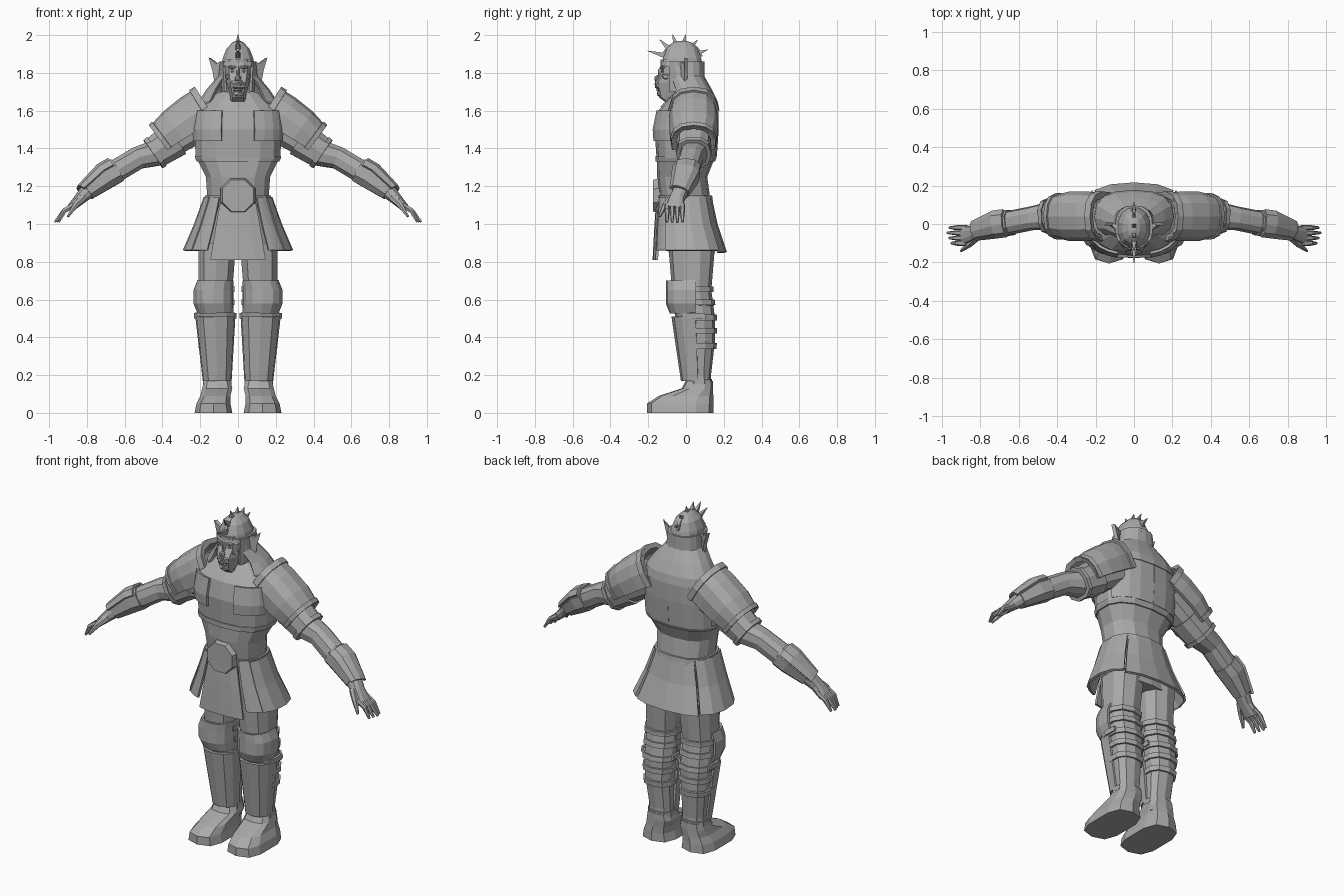
import bpy
import bmesh
from math import cos, sin, pi, radians, copysign
from mathutils import Vector

default_cube = bpy.data.objects.get("Cube")
if default_cube:
    bpy.data.objects.remove(default_cube, do_unlink=True)

grey = bpy.data.materials.new("plain grey")
grey.use_nodes = True
grey.diffuse_color = (.4, .4, .4, 1)
grey.node_tree.nodes["Principled BSDF"].inputs["Base Color"].default_value = grey.diffuse_color
AXIS_X, AXIS_Z = 0, 2


def finish(name, bm, thickness=0, mirror=False):
    """Turn a bmesh into one object, or into a left and right pair."""
    bmesh.ops.recalc_face_normals(bm, faces=bm.faces)
    for side in ("left_", "right_") if mirror else ("",):
        if side == "right_":
            bmesh.ops.scale(bm, vec=(-1, 1, 1), verts=bm.verts)
            bmesh.ops.reverse_faces(bm, faces=bm.faces)
        mesh = bpy.data.meshes.new(side + name)
        bm.to_mesh(mesh)
        mesh.materials.append(grey)
        part = bpy.data.objects.new(side + name, mesh)
        bpy.context.collection.objects.link(part)
        if thickness:
            solid = part.modifiers.new("thickness", "SOLIDIFY")
            solid.thickness = thickness
            solid.offset = 0
    bm.free()


def loft(name, rings, sides=10, square=.8, arc=None, along=False, thickness=.014, mirror=False):
    """Skin rings of (x, y, z, half width, half depth); an arc gives an open plate.
    Angle 0 is +x (or the underside when along a path), a quarter turn is the back."""
    bm = bmesh.new()
    centres = [Vector(ring[:3]) for ring in rings]
    start, end = arc or (0, 360)
    count = sides + 1 if arc else sides
    shift = 0 if arc else .5
    fit = 1 if arc else cos(pi / sides) ** square
    loops = []
    for i, (*_, half_u, half_v) in enumerate(rings):
        u, v = Vector((1, 0, 0)), Vector((0, 1, 0))
        if along:
            ahead = centres[min(i + 1, len(rings) - 1)] - centres[max(i - 1, 0)]
            u = v.cross(ahead).normalized()
            v = ahead.cross(u).normalized()
        loop = []
        for k in range(count):
            angle = radians(start + (end - start) * (k + shift) / sides)
            c = copysign(abs(cos(angle)) ** square, cos(angle)) / fit
            s = copysign(abs(sin(angle)) ** square, sin(angle)) / fit
            loop.append(bm.verts.new(centres[i] + u * half_u * c + v * half_v * s))
        loops.append(loop)
    for low, high in zip(loops, loops[1:]):
        for k in range(sides):
            j = (k + 1) % count
            bm.faces.new((low[k], low[j], high[j], high[k]))
    if not arc:
        bm.faces.new(loops[0])
        bm.faces.new(loops[-1])
    finish(name, bm, thickness if arc else 0, mirror)


def section(rings, axis, low, high, grow):
    """Rings between two positions on an axis, grown outwards, for armour worn over a body."""
    def at(value):
        for near, far in zip(rings, rings[1:]):
            if near[axis] <= value <= far[axis]:
                t = (value - near[axis]) / (far[axis] - near[axis])
                return [p + (q - p) * t for p, q in zip(near, far)]
    inner = [ring for ring in rings if low < ring[axis] < high]
    return [(x, y, z, a + grow, b + grow) for x, y, z, a, b in [at(low), *inner, at(high)]]


def plate(name, points, thickness, mirror=False):
    bm = bmesh.new()
    bm.faces.new([bm.verts.new(p) for p in points])
    finish(name, bm, thickness, mirror)


def lump(name, place, size, mirror=False):
    bm = bmesh.new()
    bmesh.ops.create_icosphere(bm, subdivisions=1, radius=1)
    bmesh.ops.scale(bm, vec=size, verts=bm.verts)
    bmesh.ops.translate(bm, vec=place, verts=bm.verts)
    finish(name, bm, mirror=mirror)


# Torso with chest armour, raised plates and belt
body = [(0, .03, .85, .19, .12), (0, 0, 1.1, .16, .13), (0, -.02, 1.25, .17, .13), (0, 0, 1.35, .22, .15),
        (0, 0, 1.5, .23, .16), (0, .01, 1.6, .22, .15), (0, .03, 1.7, .1, .09)]


def body_armour(name, low, high, grow, **options):
    loft(name, section(body, AXIS_Z, low, high, grow), **options)


loft("torso", body, sides=14)
body_armour("chest_armour", 1.34, 1.7, .003, sides=14)
body_armour("chest_lower_rim", 1.33, 1.36, .008, sides=14)
body_armour("breast_plate", 1.44, 1.6, .015, sides=4, arc=(286, 342), mirror=True)
body_armour("back_plate", 1.36, 1.6, .006, sides=4, arc=(20, 90), mirror=True)
body_armour("belt", 1.1, 1.15, .012, sides=14)
loft("collar", [(0, -.01, 1.62, .12, .12), (0, -.01, 1.67, .08, .08)])

# Octagonal belt buckle
bm = bmesh.new()
bmesh.ops.create_cone(bm, cap_ends=True, segments=8, radius1=.1, radius2=.09, depth=.03)
tilt, turn = cos(pi / 8), sin(pi / 8)
for v in bm.verts:
    a, b, c = v.co
    v.co = (a * tilt - b * turn, -.16 - c, 1.15 + a * turn + b * tilt)
finish("buckle", bm)


# Flared skirt of separate panels
def skirt(name, start, end, hem, grow=0, mirror=False):
    rings = [(0, .02, hem, .28, .19), (0, 0, 1, .22, .16), (0, -.01, 1.14, .17, .14)]
    rings = section(rings, AXIS_Z, hem, 1.14, grow)
    loft(name, rings, sides=4, arc=(start, end), mirror=mirror)


skirt("skirt_front_panel", 244, 296, .81)
skirt("skirt_front_side_panel", 300, 326, .86, mirror=True)
skirt("skirt_side_panel", 324, 406, .86, grow=.006, mirror=True)
skirt("skirt_back_panel", 48, 132, .85)

# Head and face
loft("head", [(0, -.01, 1.62, .06, .06), (0, -.07, 1.67, .04, .07), (0, -.06, 1.75, .06, .1),
              (0, -.04, 1.8, .07, .09), (0, -.04, 1.87, .07, .09)])
lump("muzzle", (0, -.13, 1.74), (.05, .04, .04))
lump("chin", (0, -.12, 1.69), (.04, .04, .02))
lump("upper_lip", (0, -.15, 1.74), (.03, .02, .01))
lump("lower_lip", (0, -.14, 1.71), (.03, .02, .01))
lump("nose", (0, -.15, 1.77), (.02, .02, .02))
lump("nose_bridge", (0, -.13, 1.8), (.01, .02, .04))
lump("eye", (.03, -.12, 1.81), (.01, .01, .01), mirror=True)
lump("brow", (.03, -.12, 1.83), (.03, .02, .01), mirror=True)
lump("cheekbone", (.05, -.1, 1.78), (.02, .03, .02), mirror=True)

# Helmet with rim, neck guard, cheek guards and side fins
helmet = [(0, -.02, 1.83, .09, .11), (0, -.02, 1.88, .08, .1), (0, -.02, 1.93, .06, .08),
          (0, -.02, 1.96, .03, .05), (0, -.02, 1.97, .01, .02)]
loft("helmet", helmet, sides=12, square=.9)
loft("helmet_rim", section(helmet, AXIS_Z, 1.84, 1.86, .006), sides=12, square=.9)
loft("neck_guard", [(0, -.01, 1.86, .09, .1), (0, 0, 1.78, .1, .09), (0, .03, 1.71, .16, .1),
                    (0, .04, 1.65, .2, .12), (0, .05, 1.6, .2, .12)], sides=12, arc=(-48, 228))
loft("cheek_guard", [(0, -.02, 1.86, .09, .1), (0, -.03, 1.7, .08, .08)],
     sides=3, arc=(322, 370), mirror=True)
plate("helmet_fin", [(.08, -.03, 1.73), (.12, 0, 1.75), (.13, 0, 1.81), (.15, 0, 1.88),
                     (.11, 0, 1.85), (.08, -.03, 1.86)], .02, mirror=True)

# Crest ridge and its fan of spikes
crest_angles = [pi * k / 18 for k in range(1, 18)]
plate("crest_ridge", [(0, -.02 + .11 * cos(a), 1.87 + .1 * sin(a)) for a in crest_angles], .016)
for k in range(6):
    angle = radians(165 - 29 * k)
    reach = .135 + .005 * (k - 3) ** 2
    loft("crest_spike", [(0, -.03 + r * cos(angle), 1.87 + r * sin(angle), width, width)
                         for r, width in ((.08, .015), (reach, .001))], sides=4, along=True)

# Shoulder guards with raised rims
shoulder = [(.15, .04, 1.6, .13, .11), (.23, .04, 1.55, .13, .12), (.32, .04, 1.49, .12, .12),
            (.4, .04, 1.43, .1, .1)]
for name, low, high, grow in (("shoulder_guard", .15, .4, 0), ("shoulder_inner_rim", .15, .18, .01),
                              ("shoulder_outer_rim", .38, .4, .008)):
    loft(name, section(shoulder, AXIS_X, low, high, grow),
         sides=8, arc=(70, 290), along=True, thickness=.02, mirror=True)

# Arms down to the palm, with cuff and forearm guard
arm = [(.2, .05, 1.54, .1, .09), (.45, .04, 1.37, .07, .07), (.53, .03, 1.35, .06, .06),
       (.63, .01, 1.29, .06, .06), (.7, 0, 1.25, .06, .06), (.8, -.03, 1.17, .04, .04),
       (.84, -.05, 1.13, .03, .04), (.89, -.06, 1.08, .02, .05)]


def arm_armour(name, low, high, grow, **options):
    loft(name, section(arm, AXIS_X, low, high, grow), along=True, mirror=True, **options)


loft("arm", arm, along=True, mirror=True)
arm_armour("arm_cuff", .33, .45, .013)
arm_armour("arm_cuff_rim", .43, .45, .02)
arm_armour("forearm_guard", .64, .8, .006, sides=8)
arm_armour("forearm_top_plate", .65, .81, .014, sides=4, arc=(120, 250))

# Fingers and thumb
for k in range(4):
    y = -.1 + .027 * k
    tip = .97 - .01 * abs(k - 2)
    loft("finger", [(.87, y, 1.1, .014, .013), (.92, y, 1.07, .013, .012), (tip, y, 1.01, .006, .006)],
         sides=6, along=True, mirror=True)
loft("thumb", [(.82, -.07, 1.14, .02, .02), (.86, -.11, 1.1, .015, .014), (.9, -.14, 1.04, .006, .006)],
     sides=6, along=True, mirror=True)

# Legs with knee guards, shin plates and calf straps
leg = [(.11, .07, .1, .07, .06), (.11, .07, .2, .07, .06), (.12, .07, .38, .08, .08),
       (.12, .06, .5, .09, .09), (.12, .03, .65, .09, .1), (.11, .03, .9, .1, .12)]


def leg_armour(name, low, high, grow, **options):
    loft(name, section(leg, AXIS_Z, low, high, grow), mirror=True, **options)


loft("leg", leg, mirror=True)
loft("knee_guard", [(.12, .02, .53, .09, .1), (.13, .02, .58, .1, .12), (.13, .02, .65, .1, .12),
                    (.12, .02, .7, .09, .12)], sides=8, arc=(168, 372), mirror=True)
loft("shin_plate", [(.11, .05, .17, .07, .07), (.12, .03, .51, .1, .1)],
     sides=6, arc=(172, 368), mirror=True)
leg_armour("shin_flange", .5, .53, .016, sides=8, arc=(160, 380))
leg_armour("boot_cuff", .15, .18, .006)
for height in (.34, .42, .49, .57, .64):
    leg_armour("calf_strap", height, height + .03, .008, sides=6, arc=(-20, 200))

# Boots
loft("boot", [(.13, -.03, 0, .1, .17), (.13, -.03, .05, .09, .17), (.12, 0, .09, .08, .14),
              (.11, .06, .13, .08, .08), (.11, .07, .17, .07, .07)], square=.65, mirror=True)
